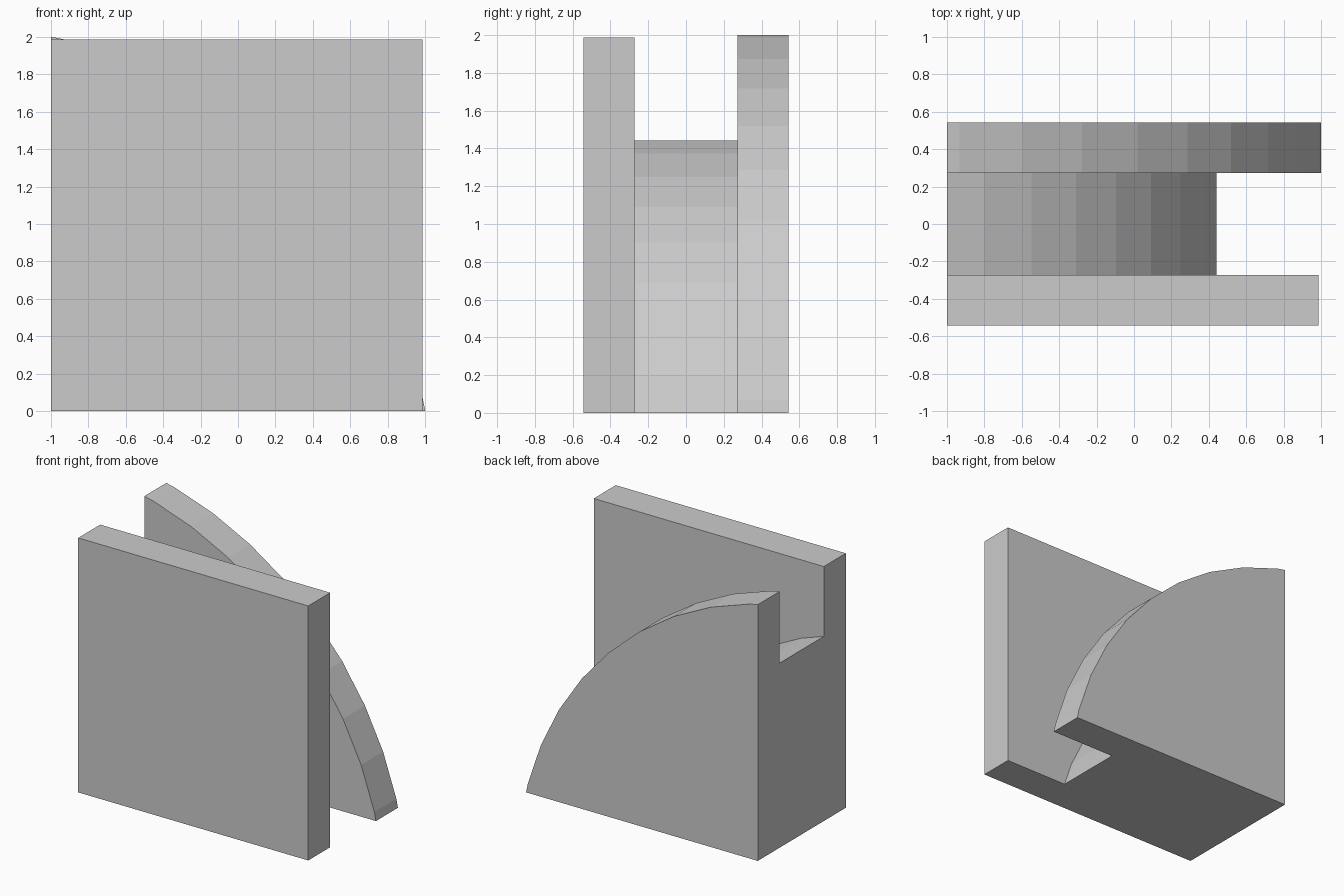
import bpy, bmesh, math

if "Cube" in bpy.data.objects:
    bpy.data.objects.remove(bpy.data.objects["Cube"])

CENTRE = -0.635          # arc centre, measured from the corner in x and z
STEP = math.radians(7.5)  # 48-sided circle


def sector(radius):
    """Corner outline closed by the part of a faceted circle inside the corner."""
    pts = [(CENTRE + radius * math.cos(i * STEP), CENTRE + radius * math.sin(i * STEP))
           for i in range(13)]
    inside = [p for p in pts if p[0] > 0 and p[1] > 0]
    outer = [p for p in pts if p[0] <= 0][0]
    last = inside[-1]
    t = last[0] / (last[0] - outer[0])
    end = last[1] + t * (outer[1] - last[1])
    return [(0, 0), (end, 0)] + inside + [(0, end)]


def extrude(name, outline, y0, y1, caps=True):
    bm = bmesh.new()
    front = [bm.verts.new((x - 1, y0, z)) for x, z in outline]
    back = [bm.verts.new((x - 1, y1, z)) for x, z in outline]
    n = len(outline)
    for i in range(n):
        j = (i + 1) % n
        bm.faces.new((front[j], front[i], back[i], back[j]))
    if caps:
        bm.faces.new(front)
        bm.faces.new(back[::-1])
    mesh = bpy.data.meshes.new(name)
    bm.to_mesh(mesh)
    bm.free()
    obj = bpy.data.objects.new(name, mesh)
    bpy.context.collection.objects.link(obj)


# Square front plate
S = 1.987
extrude("front_plate", [(0, 0), (S, 0), (S, S), (0, S)], -0.543, -0.272)
# Smaller curved core between the plates, ends hidden by them
extrude("curved_core", sector(2.175), -0.272, 0.272, caps=False)
# Curved back plate
extrude("back_plate", sector(2.715), 0.272, 0.543)
